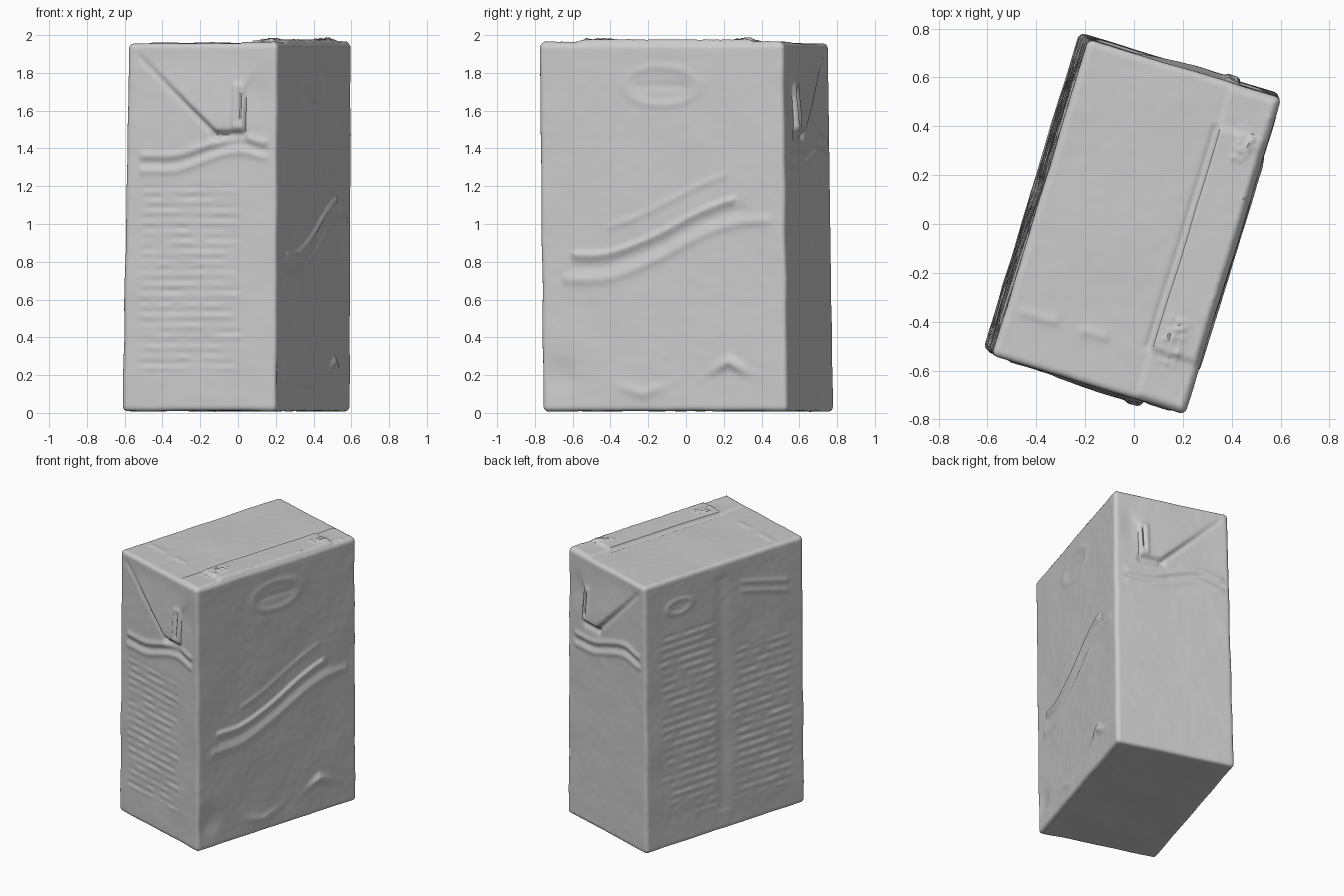
import bpy, bmesh, math
from mathutils import Vector, noise

if "Cube" in bpy.data.objects:
    bpy.data.objects.remove(bpy.data.objects["Cube"])

HX, HY, HZ = 0.421, 0.677, 0.974       # half sizes of the carton
ROUND, STEP = 0.026, 0.011             # edge radius, mesh spacing
ZC = 0.981                             # height of the carton centre
SEAM = 0.205                           # position of the glued seam across the top


def smooth(a, b, t):
    t = min(1, max(0, (t - a) / (b - a)))
    return t * t * (3 - 2 * t)


def band(t, a, b, soft=0.02):
    return smooth(a - soft, a + soft, t) * (1 - smooth(b - soft, b + soft, t))


def bump(d, w):
    return math.exp(-(d / w) ** 2)


def print_lines(u, z, u0, u1, z0, z1, pitch, seed):
    """Faint raised ripples arranged in rows."""
    row = math.floor(z / pitch)
    end = u1 - 0.2 * abs(noise.noise(Vector((row * 3.7, seed, 0))))
    broken = 0.4 + 0.8 * noise.noise(Vector((u * 12, row * 5.3, seed)))
    return 0.004 * broken * math.sin(2 * math.pi * z / pitch) * band(u, u0, end, 0.03) * band(z, z0, z1)


def ear_flap(u, z):
    """Folded triangular ear with a blunt tip and a seam strip running down to it."""
    left = 1.93 - (u + 0.39) * 0.95
    right = 1.93 - (0.41 - u) * 1.24 if u > 0.24 else 1.48
    low = max(left, right, 1.48)
    # the ear lifts most on its left crease and at the tip
    lift = 0.020 * smooth(-0.012, 0.024, z - low) * (1 - smooth(1.50, 1.90, z))
    d = lift * (1 - 0.4 * smooth(0.2, 0.3, u))
    d -= 0.007 * bump(z - left + 0.012, 0.022) * band(u, -0.36, 0.1)
    d -= 0.014 * bump(z - 1.465, 0.025) * band(u, 0.06, 0.25)
    d += 0.010 * band(u, SEAM - 0.03, SEAM + 0.03, 0.012) * band(z, 1.5, 1.74)
    d -= 0.012 * bump(u - SEAM - 0.005, 0.012) * band(z, 1.53, 1.72)
    # soft hollow right of the strip
    d -= 0.008 * bump(u - 0.30, 0.06) * bump(z - 1.70, 0.12)
    return d


def side_waves(u, z):
    """Two embossed wavy bands under the ear."""
    path = 1.36 + 0.10 * smooth(-0.2, 0.22, u) - 0.03 * smooth(0.22, 0.36, u)
    return band(u, -0.34, 0.37) * (0.009 * bump(z - path, 0.02) + 0.007 * bump(z - path + 0.08, 0.02)
                                   - 0.005 * bump(z - path + 0.04, 0.018))


def front_detail(u, z):
    return ear_flap(u, z) + side_waves(u, z) + print_lines(u, z, -0.32, 0.24, 0.22, 1.2, 0.055, 1.5)


def back_detail(u, z):
    return ear_flap(u, z) + side_waves(-u, z)


def right_detail(v, z):
    # long wave, with a groove and a second ridge underneath
    path = 0.845 + 0.31 * smooth(-0.4, 0.52, v)
    d = band(v, -0.5, 0.40) * (0.015 * smooth(-0.055, -0.005, z - path) * (1 - smooth(-0.008, 0.016, z - path)))
    d += band(v, -0.55, 0.6) * 0.008 * bump(z - path + 0.14, 0.028)
    d -= band(v, -0.5, 0.45) * 0.005 * bump(z - path + 0.075, 0.025)
    d += band(v, -0.3, 0.36) * 0.005 * bump(z - path - 0.13, 0.02)
    # oval emblem with a bar across it
    r = math.hypot(v / 0.2, (z - 1.73) / 0.1)
    d += 0.005 * bump(r - 1, 0.2) - 0.004 * bump(z - 1.73, 0.02) * band(v, -0.14, 0.14)
    # shallow puckers near the base
    d += 0.020 * bump(z - 0.27 + 0.5 * abs(v - 0.36), 0.03) * bump(v - 0.36, 0.09)
    d += 0.010 * bump(z - 0.1 - 0.3 * abs(v + 0.12), 0.03) * bump(v + 0.12, 0.12)
    d -= 0.012 * bump(z - 0.2, 0.09) * bump(v + 0.58, 0.08)
    return d


def left_detail(v, z):
    d = print_lines(v, z, -0.56, -0.06, 0.2, 1.3, 0.06, 8.5) + print_lines(v, z, 0.08, 0.56, 0.2, 1.55, 0.06, 2.5)
    d -= 0.005 * bump(v - 0.02, 0.05) * band(z, 0.15, 1.85)
    r = math.hypot((v - 0.38) / 0.11, (z - 1.74) / 0.055)
    d += 0.007 * bump(r - 0.9, 0.25)
    slope = z - 1.72 - 0.25 * (v + 0.35)
    d += band(v, -0.55, -0.15) * (0.006 * bump(slope, 0.018) + 0.005 * bump(slope + 0.07, 0.018))
    return d


def top_detail(u, v):
    # seam flap folded flat, with a crease at its free edge
    full = band(v, -0.46, 0.49, 0.015)
    d = 0.018 * smooth(SEAM - 0.004, SEAM + 0.010, u) * (0.4 + 0.6 * full)
    d -= 0.008 * bump(u - SEAM + 0.012, 0.012) * full
    rough = abs(noise.noise(Vector((u * 30, v * 30, 7))))
    d += 0.022 * rough * (band(u, 0.29, 0.37) * band(v, 0.38, 0.52) + band(u, 0.25, 0.33) * band(v, -0.5, -0.3))
    d += 0.010 * rough * band(u, 0.385, 0.42, 0.01)
    d += 0.006 * bump(v + 0.47, 0.02) * (band(u, -0.36, -0.2) + band(u, -0.1, 0.02))
    return d


def bottom_detail(u, v):
    return -0.006 * bump(u, 0.25) * bump(v, 0.45)


# each side: outward axis, sign, grid axes, relief
SIDES = [(0, 1, 1, 2, right_detail), (0, -1, 1, 2, left_detail),
         (1, -1, 0, 2, front_detail), (1, 1, 0, 2, back_detail),
         (2, 1, 0, 1, top_detail), (2, -1, 0, 1, bottom_detail)]
HALF = (HX, HY, HZ)


def surface_point(axis, sign, a, b, s, t, detail):
    p = Vector((0, 0, 0))
    p[axis], p[a], p[b] = sign * HALF[axis], s, t
    # rounded box
    core = Vector([max(-h + ROUND, min(h - ROUND, c)) for c, h in zip(p, HALF)])
    q = core + (p - core).normalized() * ROUND
    # relief fading out at the edges
    edge = min(HALF[a] - abs(s), HALF[b] - abs(t))
    relief = detail(s, t + ZC if b == 2 else t)
    q[axis] += sign * relief * smooth(0, 0.035, edge)
    # gentle unevenness of the pressed card
    q += 0.004 * noise.noise_vector(core * 4.0) + 0.001 * noise.noise_vector(core * 17.0)
    return q


bm = bmesh.new()
for axis, sign, a, b, detail in SIDES:
    n, m = (round(2 * HALF[k] / STEP) for k in (a, b))
    grid = [[bm.verts.new(surface_point(axis, sign, a, b, HALF[a] * (2 * i / n - 1),
                                        HALF[b] * (2 * j / m - 1), detail))
             for j in range(m + 1)] for i in range(n + 1)]
    for i in range(n):
        for j in range(m):
            bm.faces.new((grid[i][j], grid[i + 1][j], grid[i + 1][j + 1], grid[i][j + 1]))
bmesh.ops.remove_doubles(bm, verts=bm.verts, dist=0.0005)
bmesh.ops.recalc_face_normals(bm, faces=bm.faces)

# narrow the top on the left, turn the carton and lean it slightly
turn = math.radians(-17)
c, s = math.cos(turn), math.sin(turn)
for vert in bm.verts:
    x, y, z = vert.co
    x += 0.008 * z * (HX - x) / HX
    vert.co = (c * x - s * y + 0.004 * z, s * x + c * y - 0.010 * z, z + ZC)
base = min(v.co.z for v in bm.verts)
for vert in bm.verts:
    vert.co.z -= base - 0.006

mesh = bpy.data.meshes.new("drink_carton")
bm.to_mesh(mesh)
bm.free()
carton = bpy.data.objects.new("drink_carton", mesh)
bpy.context.collection.objects.link(carton)

card = bpy.data.materials.new("light_grey_card")
card.diffuse_color = (0.6, 0.6, 0.6, 1)
card.use_nodes = True
card.node_tree.nodes["Principled BSDF"].inputs["Base Color"].default_value = card.diffuse_color
mesh.materials.append(card)

bpy.context.view_layer.objects.active = carton
carton.select_set(True)
bpy.ops.object.shade_smooth_by_angle(angle=math.radians(50))
